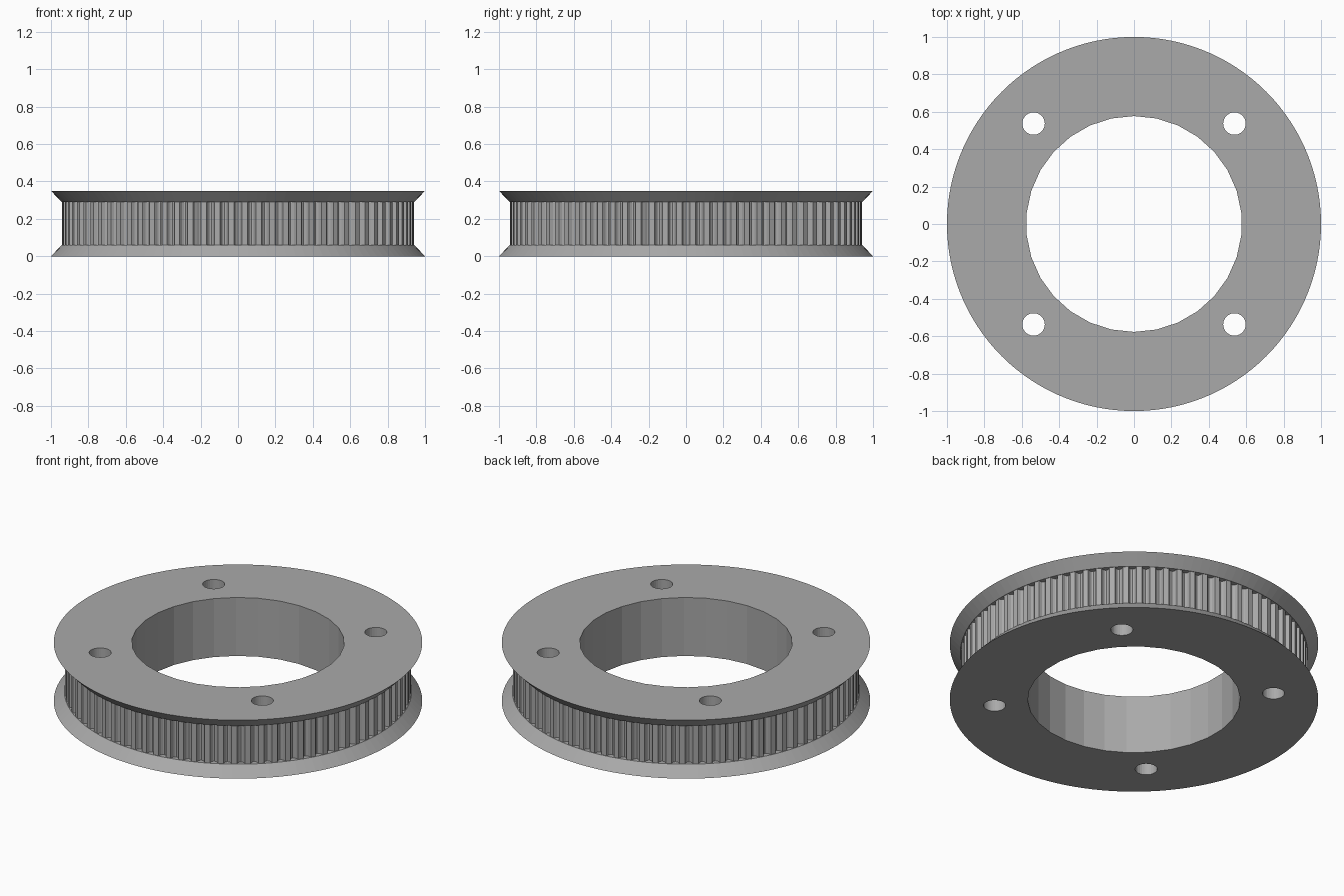
import bpy, bmesh, math

HEIGHT, FLANGE = 0.35, 0.06
RIM, TOOTH_R = 1.0, 0.94
BORE_R, BORE_SIDES = 0.577, 30
BOLT_R, BOLT_POS = 0.06, 0.537
TEETH, GROOVE_DEPTH = 80, 0.028

if "Cube" in bpy.data.objects:
    bpy.data.objects.remove(bpy.data.objects["Cube"])

grey = bpy.data.materials.new("plain_grey")
grey.use_nodes = True
grey.diffuse_color = (0.4, 0.4, 0.4, 1)
grey.node_tree.nodes["Principled BSDF"].inputs["Base Color"].default_value = (0.4, 0.4, 0.4, 1)


def circle(radius, sides, centre=(0, 0), start=0.0):
    step = math.tau / sides
    return [(centre[0] + radius * math.cos(start + i * step),
             centre[1] + radius * math.sin(start + i * step)) for i in range(sides)]


def loft(name, lower, upper, z0, z1):
    """Solid between two matching outlines."""
    bm = bmesh.new()
    a = [bm.verts.new((x, y, z0)) for x, y in lower]
    b = [bm.verts.new((x, y, z1)) for x, y in upper]
    bm.faces.new(a[::-1])
    bm.faces.new(b)
    for i in range(len(a)):
        j = (i + 1) % len(a)
        bm.faces.new((a[i], a[j], b[j], b[i]))
    mesh = bpy.data.meshes.new(name)
    bm.to_mesh(mesh)
    bm.free()
    obj = bpy.data.objects.new(name, mesh)
    bpy.context.collection.objects.link(obj)
    mesh.materials.append(grey)
    return obj


def tooth_outline():
    """Flat lands separated by rounded grooves."""
    pitch = math.tau / TEETH
    points = []
    for i in range(TEETH):
        for k in range(7):
            t = k / 6
            radius = TOOTH_R - GROOVE_DEPTH * math.sin(math.pi * t) ** 0.6
            angle = pitch * (i + 0.6 * (t - 0.5))
            points.append((radius * math.cos(angle), radius * math.sin(angle)))
    return points


# Toothed belt track between two bevelled flanges
wide, narrow = circle(RIM, 120), circle(TOOTH_R + 0.003, 120)
teeth = tooth_outline()
parts = [
    loft("lower_flange", wide, narrow, 0, FLANGE),
    loft("toothed_track", teeth, teeth, FLANGE, HEIGHT - FLANGE),
    loft("upper_flange", narrow, wide, HEIGHT - FLANGE, HEIGHT),
]

# Hidden cutters for the bore and the four bolt holes
bore = circle(BORE_R, BORE_SIDES, start=math.pi / 2)
cutters = [loft("bore_cutter", bore, bore, -0.1, HEIGHT + 0.1)]
for sx in (-1, 1):
    for sy in (-1, 1):
        hole = circle(BOLT_R, 30, (sx * BOLT_POS, sy * BOLT_POS))
        cutters.append(loft("bolt_hole_cutter", hole, hole, -0.1, HEIGHT + 0.1))

for part in parts:
    for cutter in cutters:
        cut = part.modifiers.new("hole", "BOOLEAN")
        cut.operation, cut.solver, cut.object = "DIFFERENCE", "EXACT", cutter
for cutter in cutters:
    cutter.hide_render = True
    cutter.hide_set(True)
